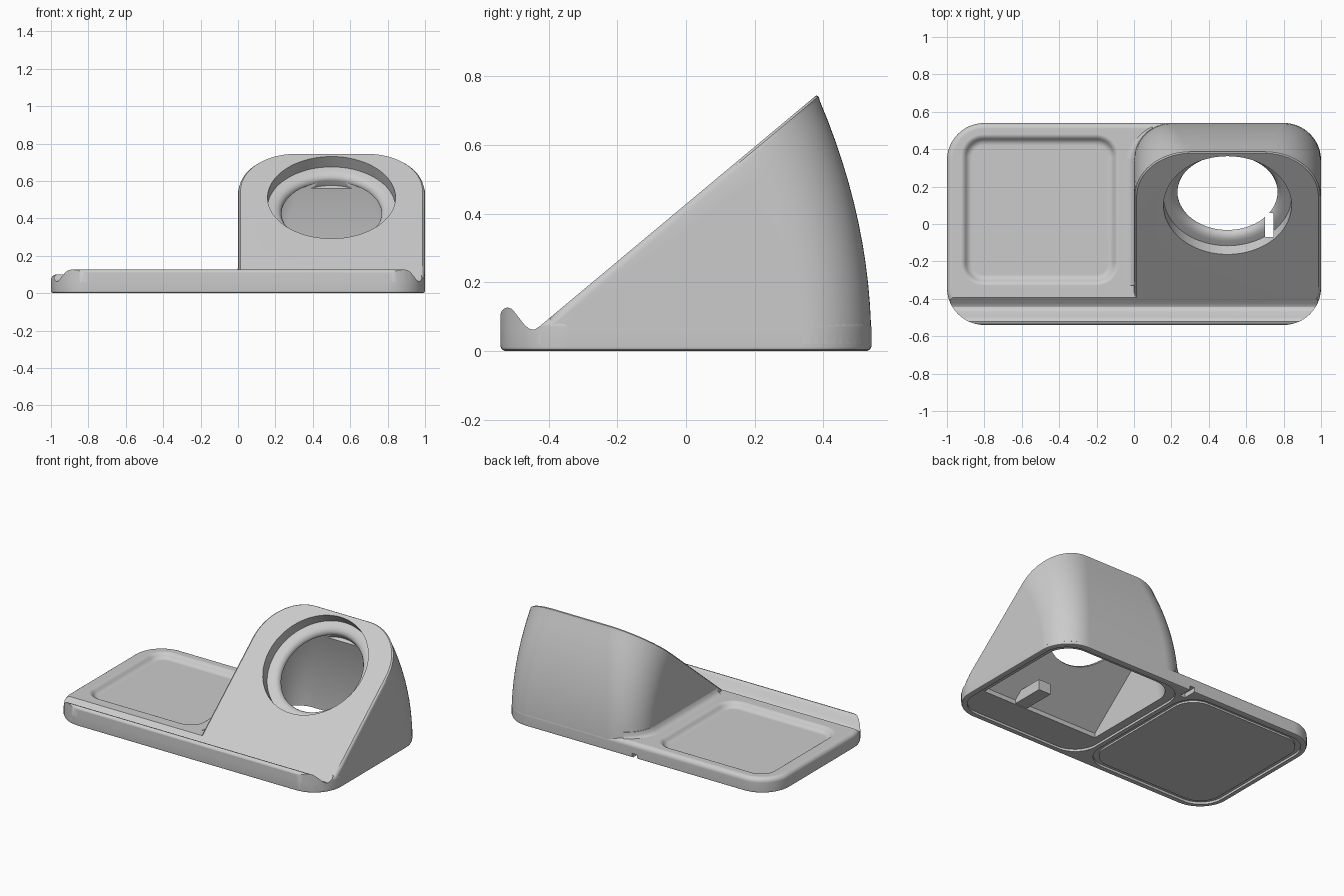
import bpy
import bmesh
from math import sin, cos, pi, radians
from mathutils import Vector, Matrix

old = bpy.data.objects.get("Cube")
if old:
    bpy.data.objects.remove(old, do_unlink=True)

grey = bpy.data.materials.new("light grey plastic")
grey.use_nodes = True
grey.diffuse_color = (0.6, 0.6, 0.6, 1)
grey.node_tree.nodes["Principled BSDF"].inputs["Base Color"].default_value = (0.6, 0.6, 0.6, 1)

TILT = 0.835                      # slope of the tower face


def slope(y):
    return 0.428 + TILT * y


def loft(name, rings):
    """Closed solid through rings with equal point counts."""
    bm = bmesh.new()
    loops = [[bm.verts.new(p) for p in ring] for ring in rings]
    count = len(loops[0])
    for a, b in zip(loops, loops[1:]):
        for i in range(count):
            j = (i + 1) % count
            bm.faces.new((a[i], a[j], b[j], b[i]))
    bm.faces.new(loops[0][::-1])
    bm.faces.new(loops[-1])
    bmesh.ops.recalc_face_normals(bm, faces=bm.faces)
    mesh = bpy.data.meshes.new(name)
    bm.to_mesh(mesh)
    bm.free()
    mesh.materials.append(grey)
    obj = bpy.data.objects.new(name, mesh)
    bpy.context.collection.objects.link(obj)
    return obj


def rounded(x0, x1, y0, y1, r, z, grow=0.0, n=12):
    """Rounded rectangle loop, grown or shrunk by an offset."""
    x0, x1, y0, y1, r = x0 - grow, x1 + grow, y0 - grow, y1 + grow, r + grow
    centres = ((x1 - r, y1 - r), (x0 + r, y1 - r), (x0 + r, y0 + r), (x1 - r, y0 + r))
    return [(cx + r * cos(pi / 2 * (k + i / n)), cy + r * sin(pi / 2 * (k + i / n)), z)
            for k, (cx, cy) in enumerate(centres) for i in range(n + 1)]


def slab(name, rect, steps):
    return loft(name, [rounded(*rect, z, grow) for z, grow in steps])


def prism(name, profile, x0=-1.2, x1=1.2):
    return loft(name, [[(x, y, z) for y, z in profile] for x in (x0, x1)])


def box(name, x0, x1, y0, y1, z0, z1):
    return prism(name, [(y0, z0), (y1, z0), (y1, z1), (y0, z1)], x0, x1)


def combine(obj, cutters, operation="DIFFERENCE"):
    bpy.context.view_layer.objects.active = obj
    for cutter in cutters:
        cutter.hide_render = True
        mod = obj.modifiers.new("cut", "BOOLEAN")
        mod.operation, mod.solver, mod.object = operation, "EXACT", cutter
        bpy.ops.object.modifier_apply(modifier=mod.name)


def tower_rings(front, x0, x1, back, r, top, rx, ry, z0, drop):
    """Rounded footprint blended into a rounded outline on the tilted face."""
    n = 16
    cols = [(x, y, x, y) for x, y in front]
    for side in (1, -1):
        for i in range(n + 1):
            a = pi / 2 * (i if side > 0 else n - i) / n
            edge = x1 if side > 0 else x0
            cols.append((edge - side * r * (1 - cos(a)), back - r * (1 - sin(a)),
                         edge - side * rx * (1 - cos(a)), top - ry * (1 - sin(a))))
    rings = []
    for k in range(13):
        s = k / 12
        rings.append([(xb + (xt - xb) * s * s, yb + (yt - yb) * s * s,
                       z0 + (slope(yt) - drop - z0) * s) for xb, yb, xt, yt in cols])
    return rings


# Cutters
cavity = loft("cavity_cutter", tower_rings([(0.07, -0.28), (0.93, -0.28)], 0.07, 0.93,
                                           0.47, 0.15, 0.37, 0.26, 0.24, -0.05, 0.15))
recess = slab("recess_cutter", (-0.865, -0.14, -0.27, 0.42, 0.06),
              [(0.066, 0), (0.068, 0.014), (0.075, 0.026), (0.085, 0.034),
               (0.093, 0.041), (0.098, 0.05), (0.101, 0.064), (0.13, 0.066)])
groove = prism("groove_cutter", [(-0.7, 0.06), (-0.455, 0.06), (-0.44, 0.063),
                                 (-0.425, slope(-0.425)), (-0.3, slope(-0.3)), (-0.7, 0.3)])
under = [slab("under_cutter", (x0, x1, -0.5, 0.5, 0.16), [(-0.05, 0), (0.015, 0)])
         for x0, x1 in ((-0.965, -0.015), (0.015, 0.965))]
cable_exit = box("cable_exit_cutter", -0.018, 0.018, 0.45, 0.6, -0.05, 0.03)

# Charging bore, turned about the axis of the tilted face
axis = Vector((0, -TILT, 1)).normalized()
frame = Matrix.Translation((0.5, 0.1, slope(0.1))) @ axis.to_track_quat("Z", "Y").to_matrix().to_4x4()
bore_profile = [(0.342, 0.1), (0.342, -0.072), (0.31, -0.074), (0.29, -0.079),
                (0.275, -0.09), (0.268, -0.105), (0.268, -0.14)]
bore = loft("bore_cutter", [[frame @ Vector((r * cos(2 * pi * i / 72), r * sin(2 * pi * i / 72), z))
                             for i in range(72)] for r, z in bore_profile])
notch = box("notch_cutter", 0.70, 0.745, -0.07, 0.06, 0.1, 0.36)

# Base with tray
plan = (-1, 1, -0.54, 0.54, 0.2)
fillet = [(0.07 + 0.03 * sin(a), 0.03 * (cos(a) - 1)) for a in (pi / 2 * i / 6 for i in range(7))]
base = slab("tray_base", plan, [(0, -0.012), (0.004, -0.004), (0.012, 0)] + fillet)
combine(base, [groove, recess, cavity, cable_exit] + under)

# Front retaining lip
lip = slab("front_lip", plan, [(0.015, 0), (0.3, 0)])
lip_shape = prism("lip_shape", [(-0.7, 0.02), (-0.44, 0.02), (-0.44, 0.062), (-0.455, 0.064),
                                (-0.468, 0.073), (-0.5, 0.114), (-0.509, 0.123), (-0.52, 0.127),
                                (-0.531, 0.123), (-0.538, 0.115), (-0.541, 0.105), (-0.7, 0.1)])
combine(lip, [lip_shape], "INTERSECT")

# Sloped tower with softened face edge
rings = tower_rings([(0, -0.43), (0.979, -0.43), (0.993, -0.39), (1, -0.34)], 0, 1,
                    0.54, 0.2, 0.39, 0.3, 0.24, 0.02, 0.025)
edge = rings[-1]
for scale, drop in ((0.991, 0.009), (0.972, 0)):
    rings.append([(0.5 + (x - 0.5) * scale, y * scale, slope(y * scale) - drop) for x, y, z in edge])
tower = loft("tower", rings)
combine(tower, [cavity, bore, notch])

# Concave fillet where the tower meets the tray
path = [(0, -0.33, 0)] + [(0.2 * (1 - cos(a)), 0.34 + 0.2 * sin(a), a)
                          for a in (radians(5 * i) for i in range(13))]
strip = []
for x, y, a in path:
    w = 0.045 * (1 - sin(a)) + 0.002
    strip.append([(x - d * cos(a), y + d * sin(a), z) for d, z in
                  ((-0.02, 0.09), (w, 0.098), (w * 0.5, 0.104), (w * 0.15, 0.117),
                   (-0.001, 0.138), (-0.02, 0.138))])
join = loft("tower_fillet", strip)

# Underside panel and cable guide
panel = slab("bottom_panel", (-0.935, -0.045, -0.47, 0.47, 0.14), [(0.003, 0), (0.02, 0)])
guide = box("cable_guide", 0.6, 0.69, -0.34, -0.06, 0.02, 0.09)

for cutter in [cavity, recess, groove, cable_exit, bore, notch, lip_shape] + under:
    bpy.data.objects.remove(cutter, do_unlink=True)

# Smooth shading with crisp edges
for obj in (base, lip, tower, join, panel, guide):
    bpy.ops.object.select_all(action="DESELECT")
    obj.select_set(True)
    bpy.context.view_layer.objects.active = obj
    bpy.ops.object.shade_smooth_by_angle(angle=radians(32))
    normals = obj.modifiers.new("even_normals", "WEIGHTED_NORMAL")
    normals.keep_sharp = True
